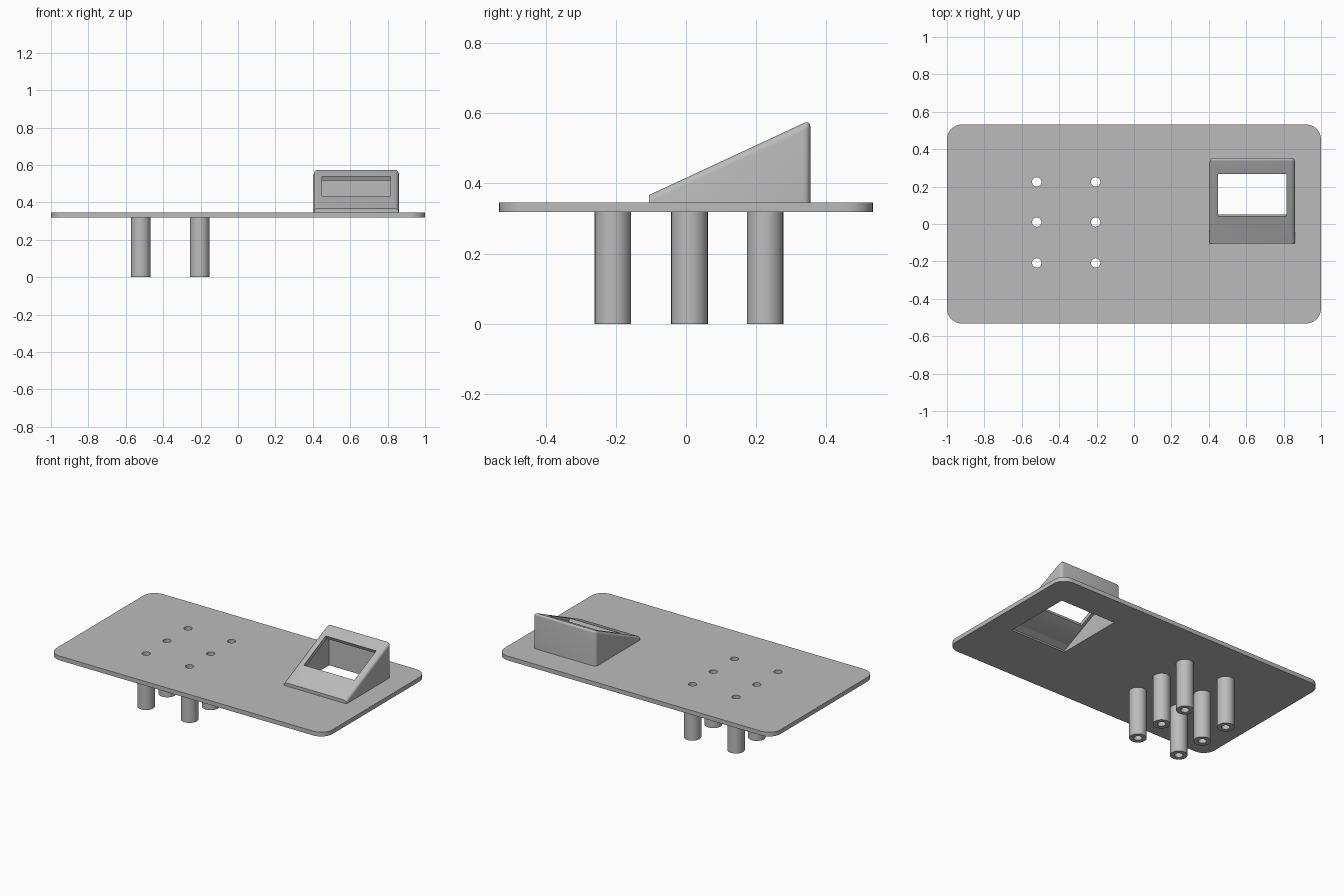
import bpy, bmesh, math
from mathutils import Vector, Matrix

cube = bpy.data.objects.get("Cube")
if cube:
    bpy.data.objects.remove(cube, do_unlink=True)

grey = bpy.data.materials.new("plain grey")
grey.use_nodes = True
grey.diffuse_color = (0.5, 0.5, 0.5, 1)
grey.node_tree.nodes["Principled BSDF"].inputs["Base Color"].default_value = (0.5, 0.5, 0.5, 1)

PLATE_LOW, PLATE_TOP = 0.318, 0.346
LEFT, RIGHT, FRONT, BACK = 0.405, 0.86, -0.105, 0.354
SLOPE = 0.465
WALL = 0.025
PEG_SPOTS = [(x, y) for x in (-0.52, -0.205) for y in (-0.208, 0.01, 0.225)]


def slope_z(y):
    return 0.367 + SLOPE * (y - FRONT)


def make(name, bm):
    bmesh.ops.recalc_face_normals(bm, faces=bm.faces)
    mesh = bpy.data.meshes.new(name)
    bm.to_mesh(mesh)
    bm.free()
    mesh.materials.append(grey)
    obj = bpy.data.objects.new(name, mesh)
    bpy.context.collection.objects.link(obj)
    return obj


def prism(points, travel):
    """Extrude a closed outline along a vector."""
    bm = bmesh.new()
    face = bm.faces.new([bm.verts.new(p) for p in points])
    out = bmesh.ops.extrude_face_region(bm, geom=[face], use_keep_orig=True)
    moved = [g for g in out["geom"] if isinstance(g, bmesh.types.BMVert)]
    bmesh.ops.translate(bm, verts=moved, vec=travel)
    return bm


def ring(radius, z, sides=32):
    return [(radius * math.cos(i * math.tau / sides), radius * math.sin(i * math.tau / sides), z)
            for i in range(sides)]


def cut(obj, cutters):
    for cutter in cutters:
        mod = obj.modifiers.new("cut", "BOOLEAN")
        mod.operation, mod.solver, mod.object = "DIFFERENCE", "EXACT", cutter
    bpy.context.view_layer.update()
    graph = bpy.context.evaluated_depsgraph_get()
    mesh = bpy.data.meshes.new_from_object(obj.evaluated_get(graph))
    obj.modifiers.clear()
    obj.data = mesh


# Base plate with rounded corners
outline = []
for k, (sx, sy) in enumerate([(1, 1), (-1, 1), (-1, -1), (1, -1)]):
    for i in range(9):
        a = (k + i / 8) * math.pi / 2
        outline.append((sx * 0.92 + 0.08 * math.cos(a), sy * 0.452 + 0.08 * math.sin(a), PLATE_LOW))
plate = make("base_plate", prism(outline, (0, 0, PLATE_TOP - PLATE_LOW)))

# Sloped display housing with rounded slope, ridge and back edges
side = [(LEFT, FRONT, PLATE_TOP), (LEFT, FRONT, slope_z(FRONT)),
        (LEFT, BACK, slope_z(BACK)), (LEFT, BACK, PLATE_TOP)]
bm = prism(side, (RIGHT - LEFT, 0, 0))
rounded = []
for e in bm.edges:
    a, b = (v.co for v in e.verts)
    at_back = min(a.y, b.y) > BACK - 0.01
    sloped = abs(a.y - b.y) > 0.1 and max(a.z, b.z) > PLATE_TOP + 0.1
    if sloped or (at_back and max(a.z, b.z) > PLATE_TOP + 0.1):
        rounded.append(e)
bmesh.ops.bevel(bm, geom=rounded, offset=0.02, segments=5, profile=0.5, affect="EDGES")
housing = make("display_housing", bm)

# Cutter: hollow inside the housing, open through the plate
y0, y1 = -0.13, BACK - WALL
drop = WALL * math.sqrt(1 + SLOPE ** 2)
hollow = [(LEFT + WALL, y0, 0.3), (LEFT + WALL, y0, slope_z(y0) - drop),
          (LEFT + WALL, y1, slope_z(y1) - drop), (LEFT + WALL, y1, 0.3)]
cavity = make("cavity_cutter", prism(hollow, (RIGHT - LEFT - 2 * WALL, 0, 0)))

# Cutter: window square to the slope
bm = bmesh.new()
mid = Vector((0.632, 0.153, slope_z(0.153)))
bmesh.ops.create_cube(bm, size=1, matrix=Matrix.Translation(mid)
                      @ Matrix.Rotation(math.atan(SLOPE), 4, "X")
                      @ Matrix.Diagonal((0.366, 0.25, 0.08, 1)))
window = make("window_cutter", bm)

# Cutters: screw holes through the plate
holes = []
for x, y in PEG_SPOTS:
    hole = make("hole_cutter", prism(ring(0.025, 0.2), (0, 0, 0.3)))
    hole.location = (x, y, 0)
    holes.append(hole)

cut(plate, [cavity] + holes)
cut(housing, [cavity, window])
for cutter in [cavity, window] + holes:
    bpy.data.objects.remove(cutter, do_unlink=True)

# Hollow standoff legs
legs = []
for n, (x, y) in enumerate(PEG_SPOTS):
    bm = bmesh.new()
    loops = [[bm.verts.new(p) for p in ring(r, z)]
             for r, z in ((0.052, 0), (0.052, PLATE_LOW), (0.025, PLATE_LOW), (0.025, 0))]
    for k in range(4):
        a, b = loops[k], loops[(k + 1) % 4]
        for i in range(len(a)):
            j = (i + 1) % len(a)
            bm.faces.new((a[i], a[j], b[j], b[i]))
    leg = make(f"standoff_leg_{n + 1}", bm)
    leg.location = (x, y, 0)
    legs.append(leg)

# Smooth the curved walls, keep the edges crisp
bpy.ops.object.select_all(action="DESELECT")
for obj in [plate, housing] + legs:
    obj.select_set(True)
bpy.context.view_layer.objects.active = plate
bpy.ops.object.shade_smooth_by_angle(angle=math.radians(30))
